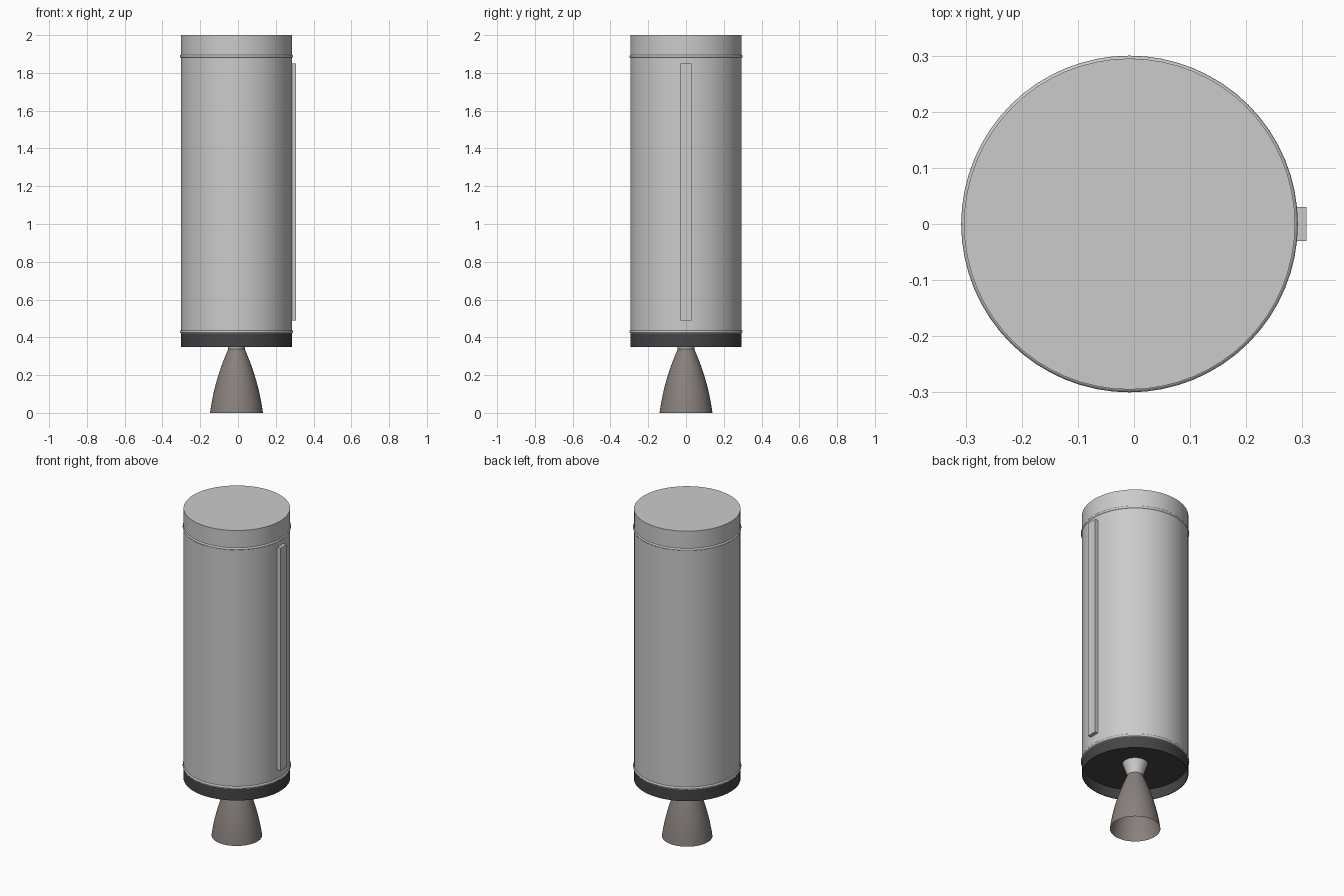
import bpy, bmesh, math

if "Cube" in bpy.data.objects:
    bpy.data.objects.remove(bpy.data.objects["Cube"])

CX = -0.008      # stage axis, shifted because the raceway sticks out on +x
R = 0.295


def material(name, rgb):
    m = bpy.data.materials.new(name)
    m.diffuse_color = (*rgb, 1)
    m.use_nodes = True
    m.node_tree.nodes["Principled BSDF"].inputs["Base Color"].default_value = m.diffuse_color
    return m


def lathe(name, profile, segments=64, mat=None):
    """Spin a (radius, z) profile around the stage axis."""
    bm = bmesh.new()
    verts = [bm.verts.new((r, 0, z)) for r, z in profile]
    edges = [bm.edges.new(pair) for pair in zip(verts, verts[1:])]
    bmesh.ops.spin(bm, geom=verts + edges, cent=(0, 0, 0), axis=(0, 0, 1),
                   angle=math.tau, steps=segments, use_duplicate=False)
    bmesh.ops.remove_doubles(bm, verts=bm.verts, dist=1e-5)
    bmesh.ops.recalc_face_normals(bm, faces=bm.faces)
    mesh = bpy.data.meshes.new(name)
    bm.to_mesh(mesh)
    bm.free()
    obj = bpy.data.objects.new(name, mesh)
    obj.location.x = CX
    bpy.context.collection.objects.link(obj)
    if mat:
        mesh.materials.append(mat)
    bpy.ops.object.select_all(action='DESELECT')
    obj.select_set(True)
    bpy.context.view_layer.objects.active = obj
    bpy.ops.object.shade_smooth_by_angle(angle=math.radians(35))
    return obj


dark = material("dark_composite", (0.06, 0.06, 0.065))
bell = material("bell_metal", (0.25, 0.22, 0.205))

# Motor casing with flat closed ends
lathe("motor_casing", [(0, 0.42), (R, 0.42), (R, 2.0), (0, 2.0)])

# Dark aft skirt: open cup with a recessed bulkhead
lathe("aft_skirt", [(R, 0.42), (R, 0.35), (R - 0.004, 0.35),
                    (R - 0.004, 0.415), (0, 0.415)], mat=dark)

# Thin joint rings near both ends of the casing
for name, z in (("lower_ring", 0.43), ("upper_ring", 1.888)):
    bpy.ops.mesh.primitive_torus_add(location=(CX, 0, z), major_segments=64, minor_segments=8,
                                     major_radius=0.292, minor_radius=0.008)
    ring = bpy.context.object
    ring.name = name
    bpy.ops.object.shade_smooth()

# Converging throat
lathe("nozzle_throat", [(0.07, 0.415), (0.045, 0.345), (0.043, 0.335)], 48)

# Open nozzle bell, steep at the throat and nearly straight at the exit
bell_profile = []
for i in range(15):
    t = i / 14
    bell_profile.append((0.043 + 0.097 * (1.55 * t - 0.55 * t * t), 0.34 * (1 - t)))
lathe("nozzle_bell", bell_profile, 48, bell)

# Cable raceway along the right side
bpy.ops.mesh.primitive_cube_add(size=1, location=(0.2925, 0, 1.17))
raceway = bpy.context.object
raceway.name = "cable_raceway"
raceway.scale = (0.03, 0.06, 1.36)
